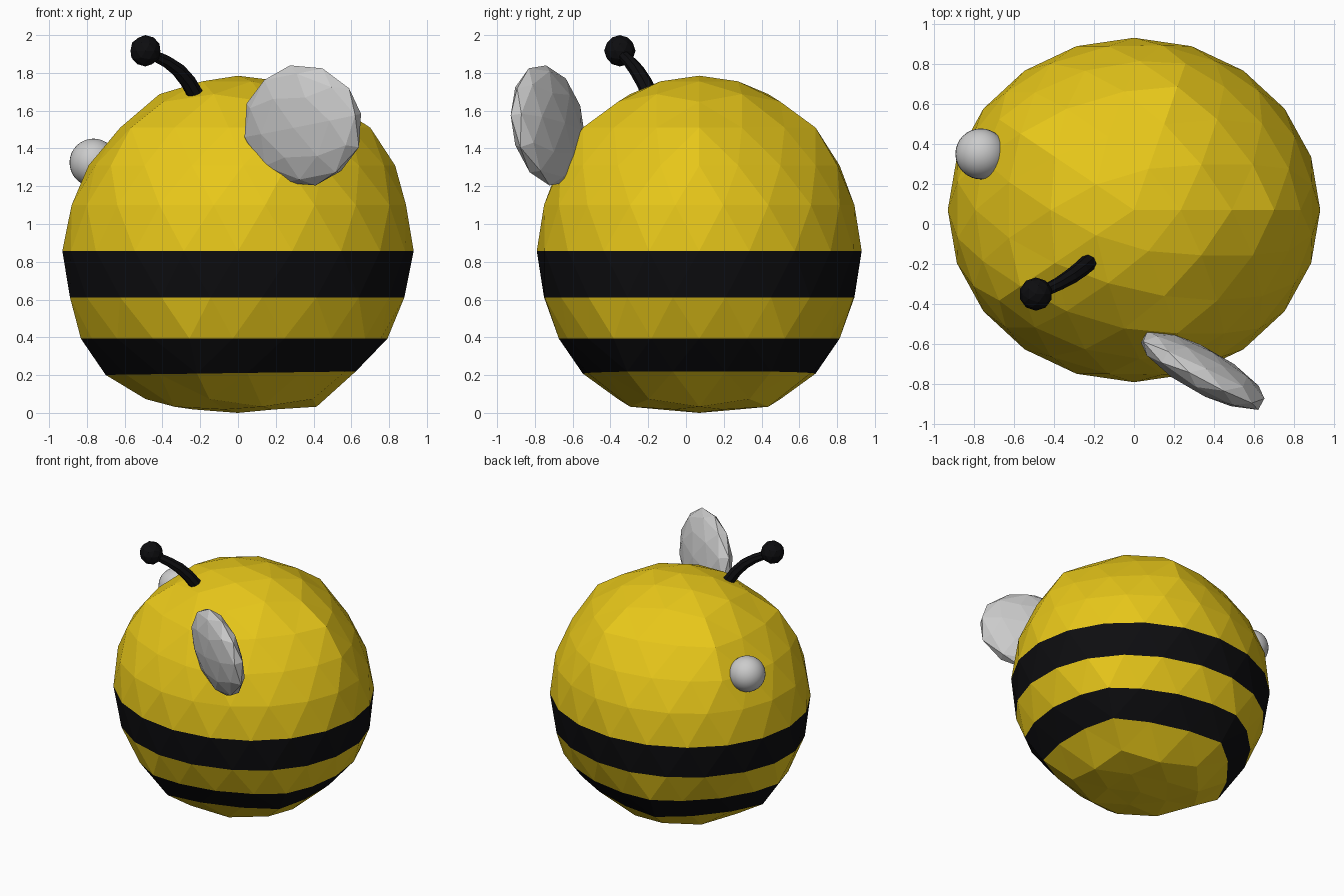
import bpy
from mathutils import Vector, Matrix

if "Cube" in bpy.data.objects:
    bpy.data.objects.remove(bpy.data.objects["Cube"])


def material(name, color):
    m = bpy.data.materials.new(name)
    m.diffuse_color = (*color, 1)
    m.use_nodes = True
    m.node_tree.nodes["Principled BSDF"].inputs["Base Color"].default_value = m.diffuse_color
    return m


yellow = material("yellow", (0.80, 0.57, 0.01))
black = material("black", (0.004, 0.004, 0.005))

# Body: faceted ball with its vertex rows levelled so the stripes run straight
bpy.ops.mesh.primitive_ico_sphere_add(subdivisions=3, radius=1)
body = bpy.context.object
body.name = "body"
for v in body.data.vertices:
    x, y, z = v.co
    a, up = abs(z), z > 0
    x, y = x * 0.93, y * 0.86 + 0.07
    h = 0.86 + z * 0.925
    if a < 0.1:
        h = 0.857
    elif a < 0.39:
        h = 1.10 if up else 0.612
    elif a < 0.6:
        h = 1.31 if up else 0.393
    elif a < 0.78:
        h = 1.51 if up else 0.211 + 0.014 * x
    elif not up and a > 0.99:
        h = 0.0                       # flattened underside
    elif not up and a > 0.92:
        h = 0.018
    v.co = (x, y, h)
body.data.materials.append(yellow)
body.data.materials.append(black)

# Two black stripes
for p in body.data.polygons:
    h = p.center.z
    p.material_index = int(0.62 < h < 0.85 or 0.24 < h < 0.385)

# Eye: smooth ball half sunk in the body
bpy.ops.mesh.primitive_uv_sphere_add(segments=32, ring_count=16, radius=0.127,
                                     location=(-0.765, 0.35, 1.325))
bpy.context.object.name = "eye"
bpy.ops.object.shade_smooth()

# Wing: faceted flattened ball, tilted
bpy.ops.mesh.primitive_ico_sphere_add(subdivisions=2, radius=1)
wing = bpy.context.object
wing.name = "wing"
u = Vector((0.305, -0.175, 0.06)).normalized()
n = u.cross(Vector((0.025, -0.06, 0.32))).normalized()
v = n.cross(u)
rot = Matrix((u, n, v)).transposed().to_4x4()
wing.data.transform(Matrix.Translation((0.343, -0.732, 1.522)) @ rot
                    @ Matrix.Diagonal((0.36, 0.105, 0.325, 1)))

# Antenna stem: tapered bent tube
path = [(-0.225, -0.19, 1.685, 0.043), (-0.265, -0.225, 1.755, 0.042),
        (-0.315, -0.262, 1.815, 0.039), (-0.375, -0.298, 1.858, 0.034),
        (-0.43, -0.325, 1.885, 0.031), (-0.48, -0.345, 1.91, 0.03)]
curve = bpy.data.curves.new("antenna_stem", 'CURVE')
curve.dimensions = '3D'
curve.bevel_depth = 1
curve.bevel_resolution = 2
curve.use_fill_caps = True
spline = curve.splines.new('POLY')
spline.points.add(len(path) - 1)
for pt, (x, y, z, r) in zip(spline.points, path):
    pt.co = (x, y, z, 1)
    pt.radius = r
spline.use_smooth = False
curve.materials.append(black)
stem = bpy.data.objects.new("antenna_stem", curve)
bpy.context.collection.objects.link(stem)

# Antenna tip
bpy.ops.mesh.primitive_ico_sphere_add(subdivisions=2, radius=0.083,
                                      location=(-0.49, -0.35, 1.917))
tip = bpy.context.object
tip.name = "antenna_tip"
tip.data.materials.append(black)
